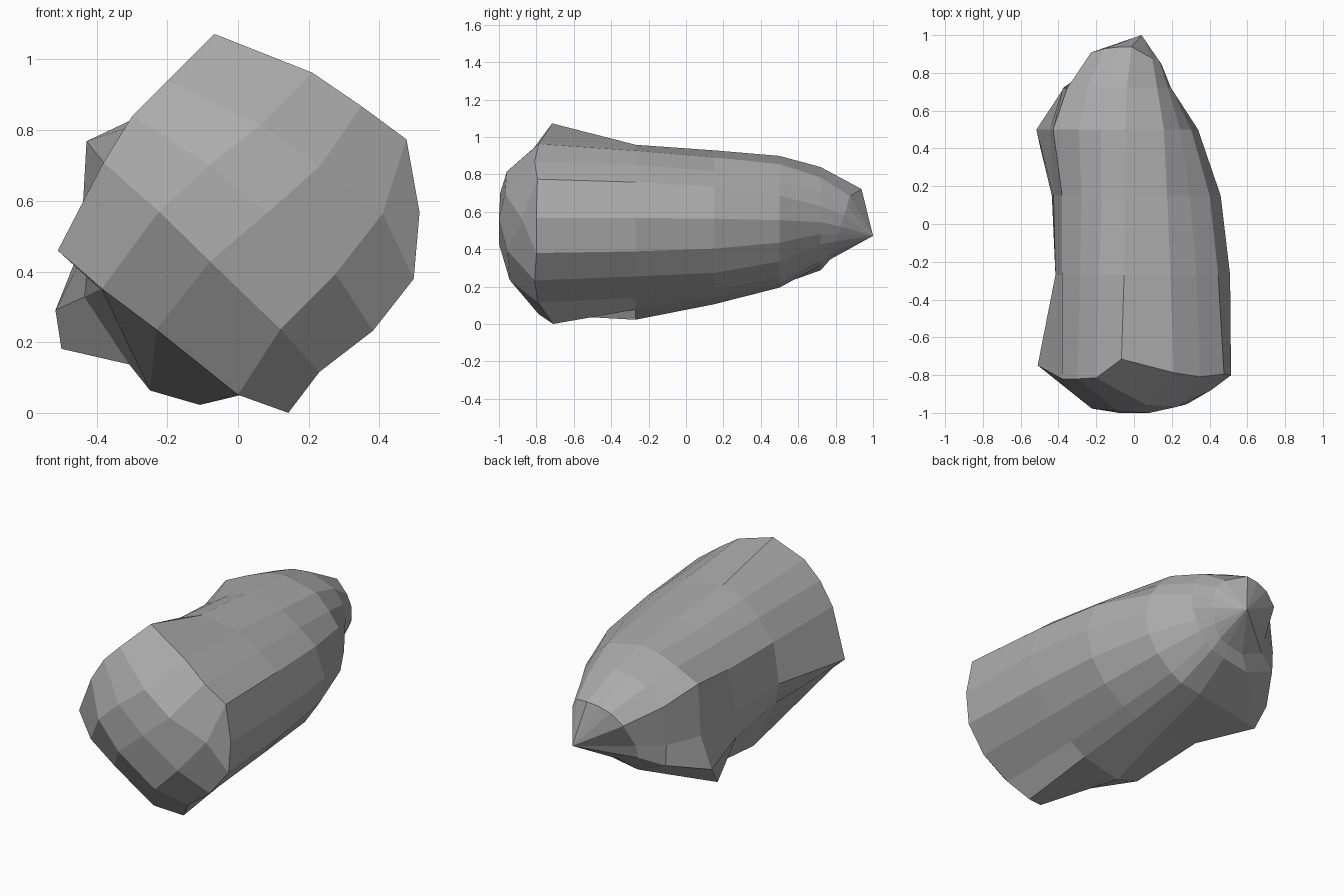
import bpy, bmesh
from math import radians, sin, cos, hypot
from mathutils import Vector

if "Cube" in bpy.data.objects:
    bpy.data.objects.remove(bpy.data.objects["Cube"])

# Directions of the 16 ring corners; every fourth one is a corner of the boulder's squarish section
ANGLES = [4, 27, 44, 64, 97, 116, 134, 155, 188, 205, 232, 262, 285, 299, 322, 343]
CENTRE_Z = 0.53
FRONT = [.515, .535, .485, .48, .545, .455, .43, .42, .515, .425, .375, .48, .55, .475, .485, .52]
BODY = [.51, .50, .46, .44, .43, .42, .41, .42, .42, .43, .53, .52, .47, .45, .45, .49]
WAIST = [.46, .45, .41, .40, .40, .39, .40, .42, .43, .48, .50, .43, .40, .40, .42, .44]
SHOULDER = [.34, .34, .34, .36, .37, .39, .42, .49, .45, .57, .61, .34, .33, .32, .32, .33]
NECK = [.19, .22, .25, .28, .31, .33, .36, .39, .38, .41, .31, .22, .20, .18, .17, .17]
TIP = Vector((0.04, 1, 0.47))


def front_y(x, z, r):
    return -0.82 + (0.3 if x > 0.3 else 1.1) * max(0, r - 0.45)


def shoulder_y(x, z, r):
    return 0.42 if r > 0.6 else 0.5


def ring(bm, radii, y, turned={}):
    """Ring of 16 corners; 'turned' gives corners that lie in another direction."""
    verts = []
    for i, r in enumerate(radii):
        a = radians(turned.get(i, ANGLES[i]))
        x, z = r * cos(a), CENTRE_Z + r * sin(a)
        verts.append(bm.verts.new((x, y(x, z, r) if callable(y) else y, z)))
    return verts


def dome(bm, loop):
    """Fill a 16-vertex loop with a rounded 4 x 4 patch."""
    n = 4
    g = {}
    for i in range(n + 1):
        g[i, 0] = loop[i]
        g[n, i] = loop[n + i]
        g[n - i, n] = loop[2 * n + i]
        g[0, n - i] = loop[(3 * n + i) % (4 * n)]
    for i in range(1, n):
        for j in range(1, n):
            u, v = i / n, j / n
            p = (g[i, 0].co * (1 - v) + g[i, n].co * v + g[0, j].co * (1 - u) + g[n, j].co * u
                 - g[0, 0].co * (1 - u) * (1 - v) - g[n, 0].co * u * (1 - v)
                 - g[0, n].co * (1 - u) * v - g[n, n].co * u * v)
            p.y = max(-1, -1.01 + 2.2 * hypot(p.x - 0.02, p.z - CENTRE_Z) ** 3)
            g[i, j] = bm.verts.new(p)
    for i in range(n):
        for j in range(n):
            bm.faces.new((g[i, j], g[i + 1, j], g[i + 1, j + 1], g[i, j + 1]))


# Boulder: uneven rings from the blunt front to the sloping, pointed back
bm = bmesh.new()
rings = [ring(bm, FRONT, front_y, {11: 270}),
         ring(bm, BODY, -0.27, {10: 242, 11: 258}),
         ring(bm, WAIST, 0.15),
         ring(bm, SHOULDER, shoulder_y, {7: 151, 10: 215}),
         ring(bm, NECK, 0.72)]
end = []
for v in rings[-1]:
    p = v.co.lerp(TIP, 0.32)
    p.y = 0.78 + 0.31 * (p.z - 0.37)
    if p.x < 0 and p.z > 0.5:
        p.y += 0.05
    end.append(bm.verts.new(p))
rings.append(end)
for a, b in zip(rings, rings[1:]):
    for i in range(16):
        j = (i + 1) % 16
        bm.faces.new((a[i], a[j], b[j], b[i]))
dome(bm, rings[0])
tip = bm.verts.new(TIP)
for i in range(16):
    bm.faces.new((end[i], end[(i + 1) % 16], tip))
bmesh.ops.recalc_face_normals(bm, faces=bm.faces)

# Rest it on the ground
floor = min(v.co.z for v in bm.verts)
bmesh.ops.translate(bm, verts=bm.verts, vec=(0, 0, -floor))

mesh = bpy.data.meshes.new("boulder")
bm.to_mesh(mesh)
bm.free()
stone = bpy.data.materials.new("stone")
stone.diffuse_color = (0.41, 0.41, 0.41, 1)
stone.use_nodes = True
stone.node_tree.nodes["Principled BSDF"].inputs["Base Color"].default_value = stone.diffuse_color
mesh.materials.append(stone)
bpy.context.collection.objects.link(bpy.data.objects.new("boulder", mesh))
